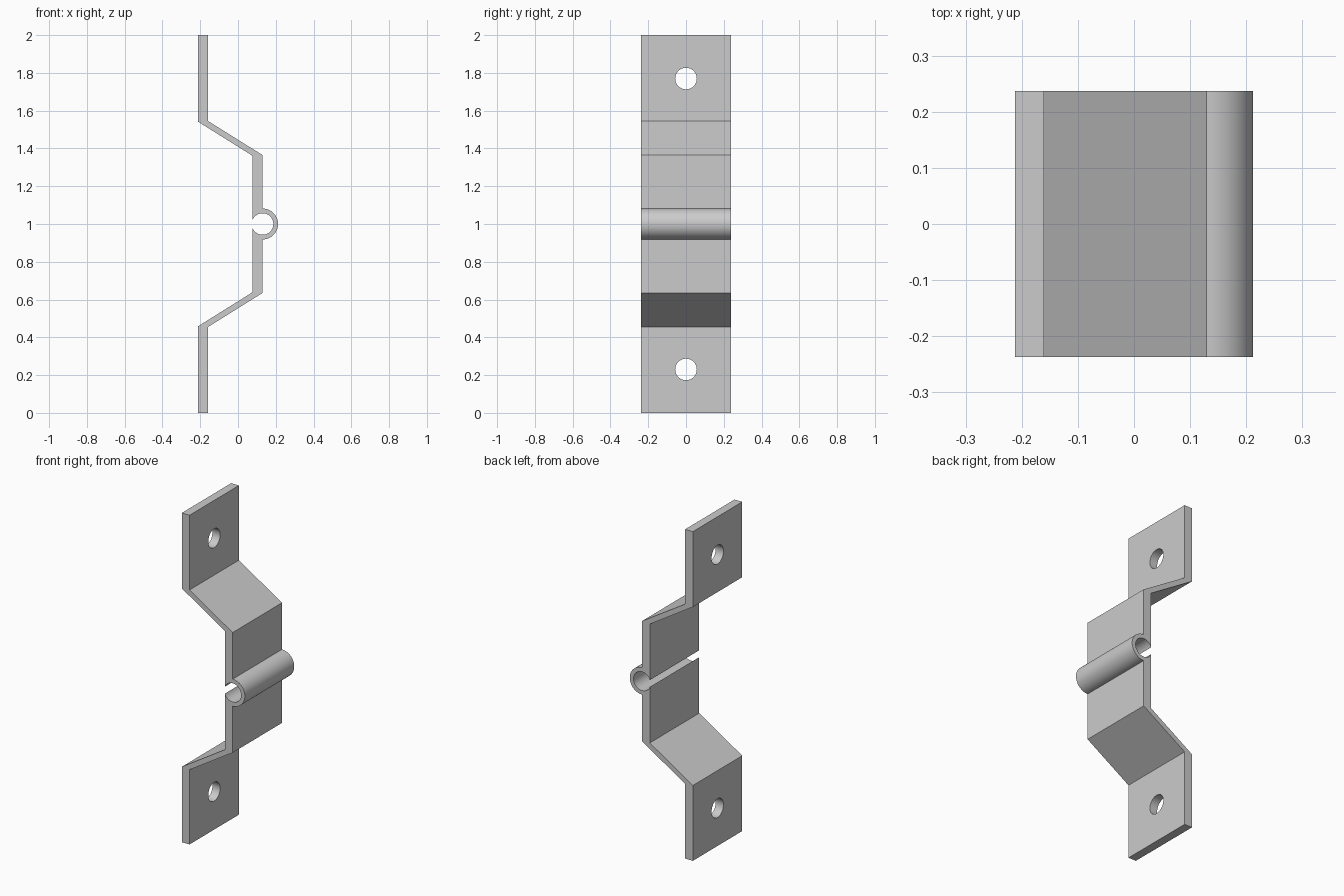
import bpy, bmesh, math

cube = bpy.data.objects.get("Cube")
if cube:
    bpy.data.objects.remove(cube, do_unlink=True)

HALF_WIDTH = 0.237
MID_Z = 1.0
BACK, FRONT = -0.212, -0.16        # mounting tab faces
INNER, OUTER = 0.077, 0.13         # raised plate faces
R_IN, R_OUT = 0.057, 0.082         # rolled knuckle radii

steel = bpy.data.materials.new("plain grey steel")
steel.use_nodes = True
color = (0.6, 0.6, 0.6, 1)
steel.diffuse_color = color
steel.node_tree.nodes["Principled BSDF"].inputs["Base Color"].default_value = color


def arc(radius, start, end, steps):
    """Points around the knuckle centre, angles in radians."""
    return [(OUTER + radius * math.cos(a), MID_Z + radius * math.sin(a))
            for a in (start + (end - start) * i / steps for i in range(steps + 1))]


def flip(points):
    """Mirror a run of points about mid height, in reverse order."""
    return [(x, 2 * MID_Z - z) for x, z in reversed(points)]


# Outer and inner edges of the bent strip
outer_top = [(FRONT, 2), (FRONT, 1.546), (OUTER, 1.365)]
inner_top = [(BACK, 2), (BACK, 1.542), (INNER, 1.361)]
outer_edge = outer_top + arc(R_OUT, math.pi / 2, -math.pi / 2, 40) + flip(outer_top)
gap = math.acos((INNER - OUTER) / R_IN)
inner_edge = inner_top + arc(R_IN, gap, -gap, 40) + flip(inner_top)
outline = outer_edge + inner_edge[::-1]

# Bent strip with the rolled knuckle
bm = bmesh.new()
face = bm.faces.new([bm.verts.new((x, -HALF_WIDTH, z)) for x, z in outline])
side = bmesh.ops.extrude_face_region(bm, geom=[face])
bmesh.ops.translate(bm, vec=(0, 2 * HALF_WIDTH, 0),
                    verts=[v for v in side["geom"] if isinstance(v, bmesh.types.BMVert)])
bmesh.ops.recalc_face_normals(bm, faces=bm.faces)
mesh = bpy.data.meshes.new("bent_strip")
bm.to_mesh(mesh)
bm.free()
mesh.materials.append(steel)
strip = bpy.data.objects.new("bent_strip", mesh)
bpy.context.collection.objects.link(strip)

# Screw holes through both mounting tabs
for name, z in (("lower", 0.23), ("upper", 1.77)):
    bpy.ops.mesh.primitive_cylinder_add(vertices=40, radius=0.057, depth=0.2,
                                        location=((BACK + FRONT) / 2, 0, z),
                                        rotation=(0, math.pi / 2, 0))
    cutter = bpy.context.object
    cutter.name = name + "_hole_cutter"
    cutter.data.materials.append(steel)
    cutter.hide_render = True
    cutter.hide_viewport = True
    cut = strip.modifiers.new(name + "_screw_hole", "BOOLEAN")
    cut.object = cutter
    cut.operation = "DIFFERENCE"
    cut.solver = "EXACT"

# Smooth the curved walls and keep the bends crisp
bpy.ops.object.select_all(action="DESELECT")
strip.select_set(True)
bpy.context.view_layer.objects.active = strip
for modifier in list(strip.modifiers):
    bpy.ops.object.modifier_apply(modifier=modifier.name)
bpy.ops.object.shade_smooth_by_angle(angle=math.radians(30))
